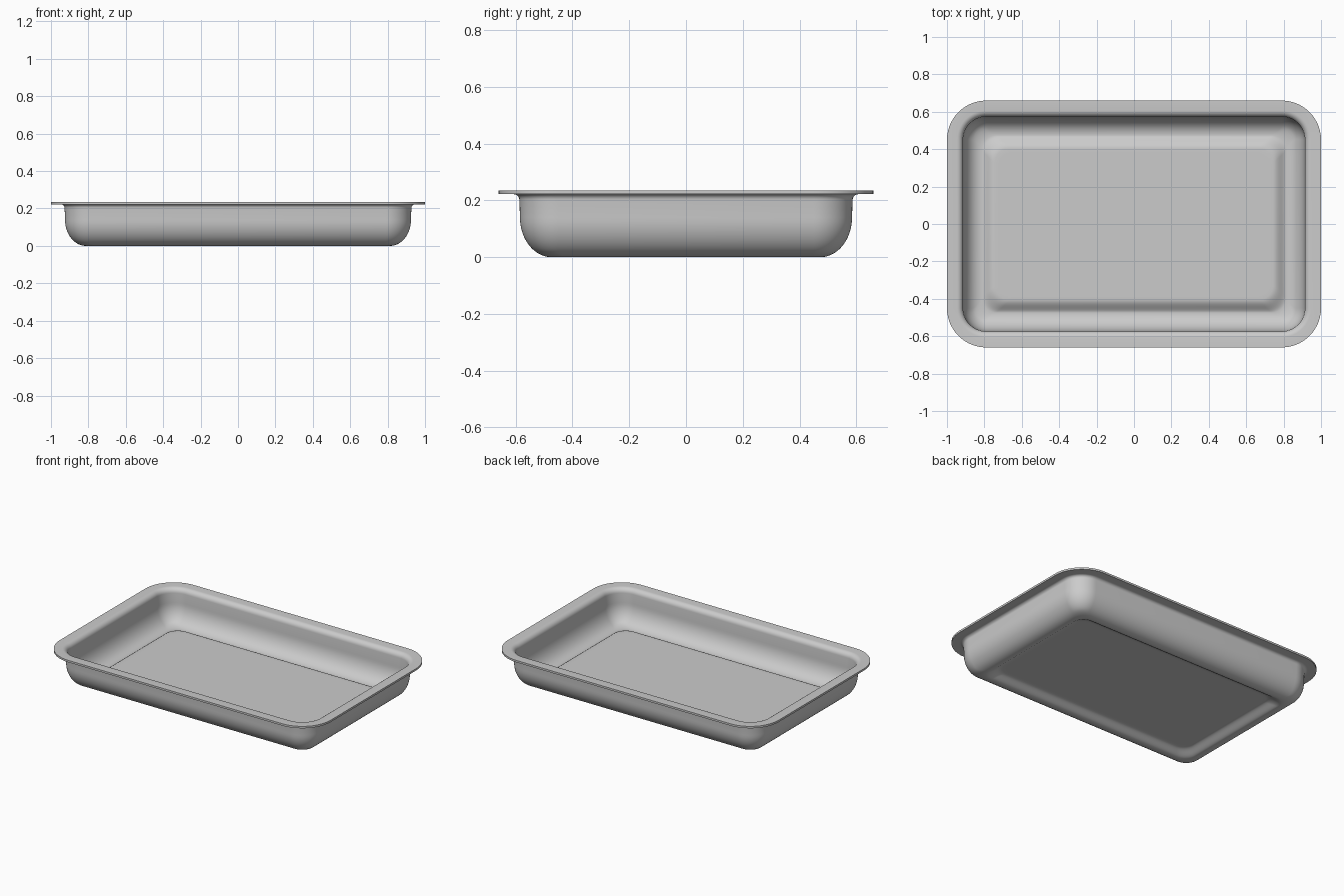
import bpy, bmesh
from math import sin, cos, pi

if "Cube" in bpy.data.objects:
    bpy.data.objects.remove(bpy.data.objects["Cube"])

HX, HY, RIM_R = 1.0, 0.66, 0.21
THICK = 0.013
SEG = 14


def rounded_rect(inset, z):
    """Ring of points at a given inset from the rim edge."""
    r = max(RIM_R - inset, 0.075)
    cx, cy = HX - inset - r, HY - inset - r
    pts = []
    for k, (sx, sy) in enumerate([(1, 1), (-1, 1), (-1, -1), (1, -1)]):
        for i in range(SEG + 1):
            a = pi / 2 * (k + i / SEG)
            pts.append((sx * cx + r * cos(a), sy * cy + r * sin(a), z))
    return pts


# Underside profile as (inset, height), from rim edge to floor panel
profile = [(0.0, 0.222)]
for i in range(7):                      # rim-to-wall bend
    a = pi / 2 * i / 6
    profile.append((0.053 + 0.02 * sin(a), 0.202 + 0.02 * cos(a)))
for i in range(15):                     # wall sweeping into the base
    a = pi / 2 * i / 14
    profile.append((0.187 - 0.112 * cos(a), 0.14 - 0.14 * sin(a)))
for i in range(1, 11):                  # slope up to the raised floor panel
    t = i / 10
    profile.append((0.187 + 0.07 * t, 0.034 * t * t * (3 - 2 * t)))
profile.append((0.275, 0.034))

# Tray shell
bm = bmesh.new()
rings = [[bm.verts.new(p) for p in rounded_rect(d, z)] for d, z in profile]
n = len(rings[0])
for a, b in zip(rings, rings[1:]):
    for i in range(n):
        j = (i + 1) % n
        bm.faces.new((a[i], a[j], b[j], b[i]))
bm.faces.new(rings[-1])
mesh = bpy.data.meshes.new("baking_tray")
bm.to_mesh(mesh)
bm.free()
tray = bpy.data.objects.new("baking_tray", mesh)
bpy.context.collection.objects.link(tray)

# Sheet thickness, added upward and inward
bpy.context.view_layer.objects.active = tray
tray.select_set(True)
solid = tray.modifiers.new("thickness", 'SOLIDIFY')
solid.thickness = THICK
solid.offset = 1
solid.use_even_offset = True
bpy.ops.object.modifier_apply(modifier=solid.name)
bpy.ops.object.shade_smooth_by_angle(angle=0.7)
